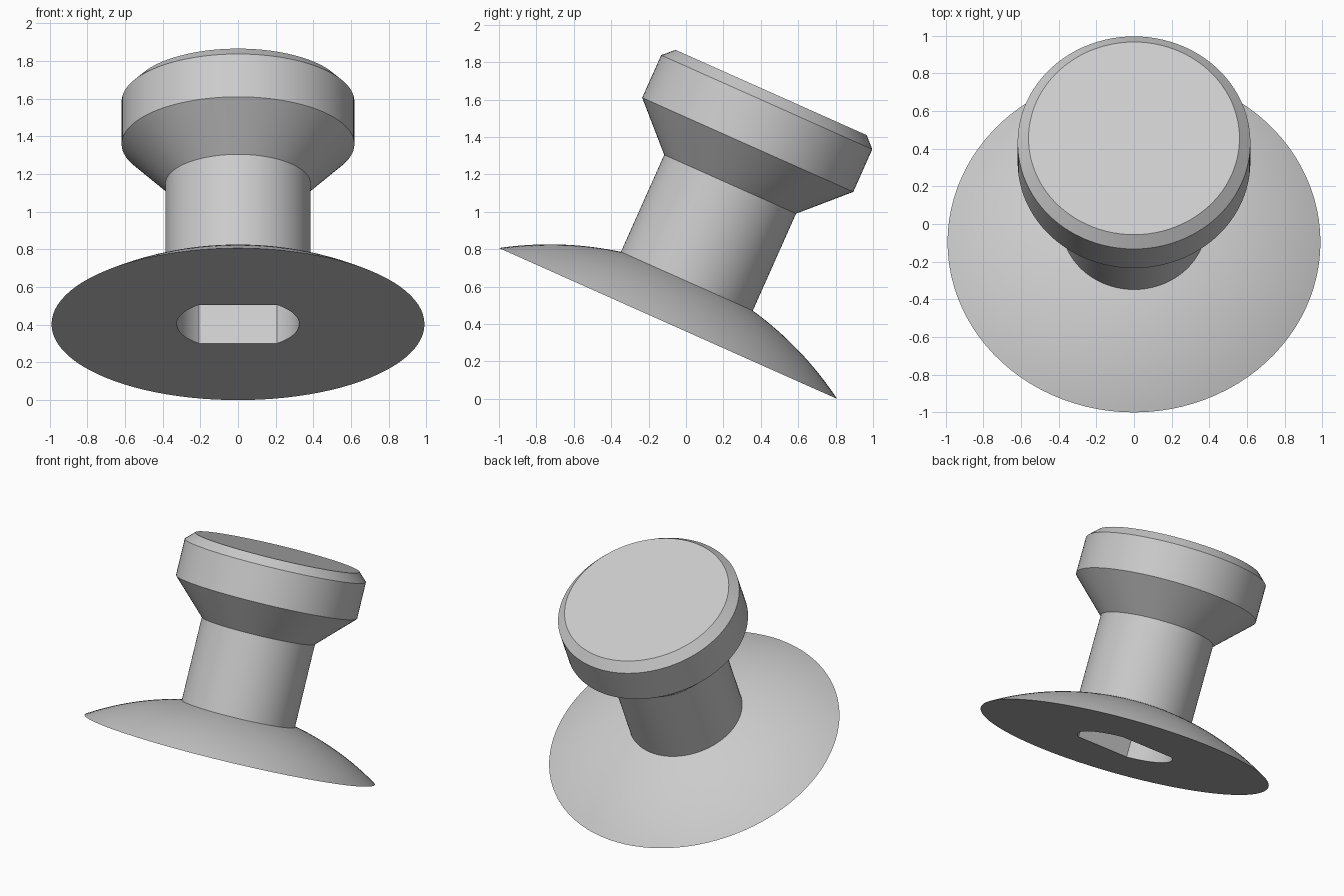
import bpy, bmesh
from math import sin, cos, asin, atan2, sqrt, pi, radians
from mathutils import Matrix, Vector

if "Cube" in bpy.data.objects:
    bpy.data.objects.remove(bpy.data.objects["Cube"])

SEG = 96
TILT = radians(-24.04)


def make_object(name, bm):
    bmesh.ops.recalc_face_normals(bm, faces=bm.faces)
    mesh = bpy.data.meshes.new(name)
    bm.to_mesh(mesh)
    bm.free()
    ob = bpy.data.objects.new(name, mesh)
    bpy.context.collection.objects.link(ob)
    return ob


def lathe(name, profile):
    """Closed solid of revolution from (radius, height) points, capped at both ends."""
    bm = bmesh.new()
    rings = [[bm.verts.new((r * cos(2 * pi * i / SEG), r * sin(2 * pi * i / SEG), z))
              for i in range(SEG)] for r, z in profile]
    for a, b in zip(rings, rings[1:]):
        for i in range(SEG):
            j = (i + 1) % SEG
            bm.faces.new((a[i], a[j], b[j], b[i]))
    bm.faces.new(rings[0][::-1])
    bm.faces.new(rings[-1])
    return make_object(name, bm)


# Knob: shallow spherical flange, stem, flared cap with chamfer
rim, stem = 0.99, 0.386
drop = 1.559
R = sqrt(rim**2 + drop**2)
a0, a1 = asin(rim / R), asin(stem / R)
dome = []
for i in range(17):
    a = a0 + (a1 - a0) * i / 16
    dome.append((R * sin(a), R * cos(a) - drop))
knob = lathe("knob", dome + [(stem, 0.815), (0.618, 1.046), (0.618, 1.295), (0.56, 1.352)])

# Shaft socket: round hole with two flats, cut up from the base
hole_r, flat, depth = 0.325, 0.25, 0.8
half = asin(flat / hole_r)
outline = [(hole_r * cos(c + half * k / 12), hole_r * sin(c + half * k / 12))
           for c in (0, pi) for k in range(-12, 13)]
bm = bmesh.new()
base = bm.faces.new([bm.verts.new((x, y, -0.1)) for x, y in outline])
ext = bmesh.ops.extrude_face_region(bm, geom=[base])
bmesh.ops.translate(bm, vec=(0, 0, depth + 0.1),
                    verts=[v for v in ext["geom"] if isinstance(v, bmesh.types.BMVert)])
cutter = make_object("socket_cutter", bm)
cutter.hide_render = True

mod = knob.modifiers.new("socket", 'BOOLEAN')
mod.operation = 'DIFFERENCE'
mod.solver = 'EXACT'
mod.object = cutter
bpy.context.view_layer.objects.active = knob
knob.select_set(True)
cutter.select_set(False)
bpy.ops.object.modifier_apply(modifier=mod.name)
bpy.data.objects.remove(cutter)

# Smooth shading and resting tilt
bpy.ops.object.shade_smooth_by_angle(angle=radians(20))
knob.rotation_euler = (TILT, 0, 0)
knob.location = (0, -0.096, rim * sin(-TILT))
